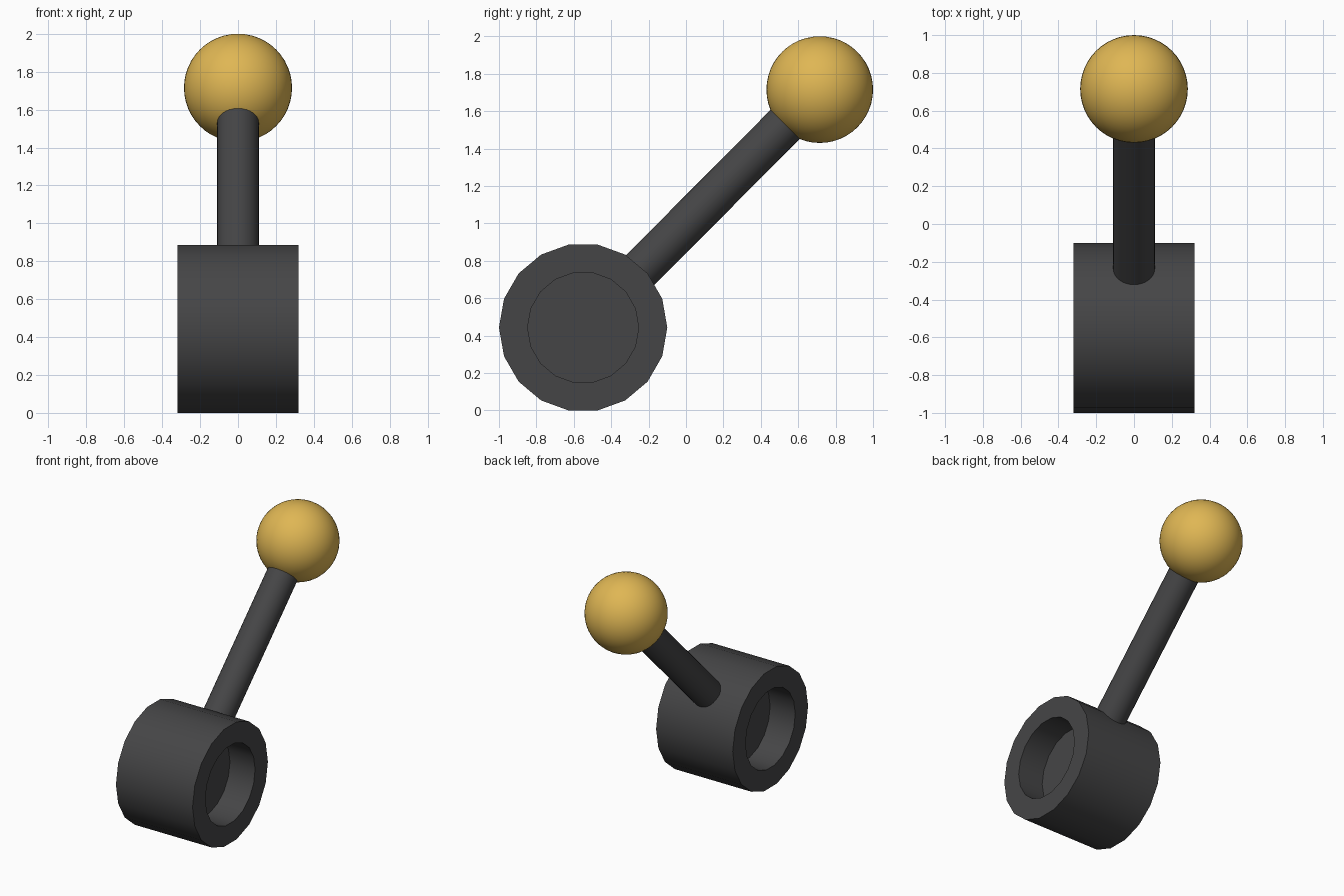
import bpy, bmesh, math
from mathutils import Matrix, Vector

if "Cube" in bpy.data.objects:
    bpy.data.objects.remove(bpy.data.objects["Cube"])

HUB = Vector((0, -0.55, 0.443))
BALL = Vector((0, 0.715, 1.715))


def material(name, color):
    m = bpy.data.materials.new(name)
    m.diffuse_color = (*color, 1)
    m.use_nodes = True
    m.node_tree.nodes["Principled BSDF"].inputs["Base Color"].default_value = m.diffuse_color
    return m


dark = material("dark grey", (0.06, 0.06, 0.062))
gold = material("gold", (0.74, 0.47, 0.088))


def finish(name, bm, mat):
    bmesh.ops.recalc_face_normals(bm, faces=bm.faces)
    me = bpy.data.meshes.new(name)
    bm.to_mesh(me)
    bm.free()
    ob = bpy.data.objects.new(name, me)
    bpy.context.collection.objects.link(ob)
    me.materials.append(mat)
    bpy.ops.object.select_all(action='DESELECT')
    ob.select_set(True)
    bpy.context.view_layer.objects.active = ob
    bpy.ops.object.shade_smooth_by_angle(angle=math.radians(35))
    return ob


# Hub: 18-sided ring profile lathed round the x axis, with a recess in each end
bm = bmesh.new()
SIDES = 18
rings = []
for x, r in ((-0.11, 0.297), (-0.32, 0.297), (-0.32, 0.45),
             (0.32, 0.45), (0.32, 0.297), (0.11, 0.297)):
    ring = []
    for i in range(SIDES):
        a = 2 * math.pi * i / SIDES
        ring.append(bm.verts.new(HUB + Vector((x, r * math.cos(a), r * math.sin(a)))))
    rings.append(ring)
for a, b in zip(rings, rings[1:]):
    for i in range(SIDES):
        j = (i + 1) % SIDES
        bm.faces.new((a[i], a[j], b[j], b[i]))
bm.faces.new(rings[0])
bm.faces.new(rings[-1])
finish("hub", bm, dark)

# Handle: round rod from the hub wall into the ball
axis = (BALL - HUB).normalized()
start, end = HUB + axis * 0.36, BALL - axis * 0.2
bm = bmesh.new()
bmesh.ops.create_cone(bm, cap_ends=True, segments=32, radius1=0.11, radius2=0.11,
                      depth=(end - start).length,
                      matrix=Matrix.Translation((start + end) / 2)
                      @ axis.to_track_quat('Z', 'X').to_matrix().to_4x4())
finish("handle", bm, dark)

# Ball knob
bm = bmesh.new()
bmesh.ops.create_uvsphere(bm, u_segments=48, v_segments=24, radius=0.285,
                          matrix=Matrix.Translation(BALL))
finish("ball_knob", bm, gold)
